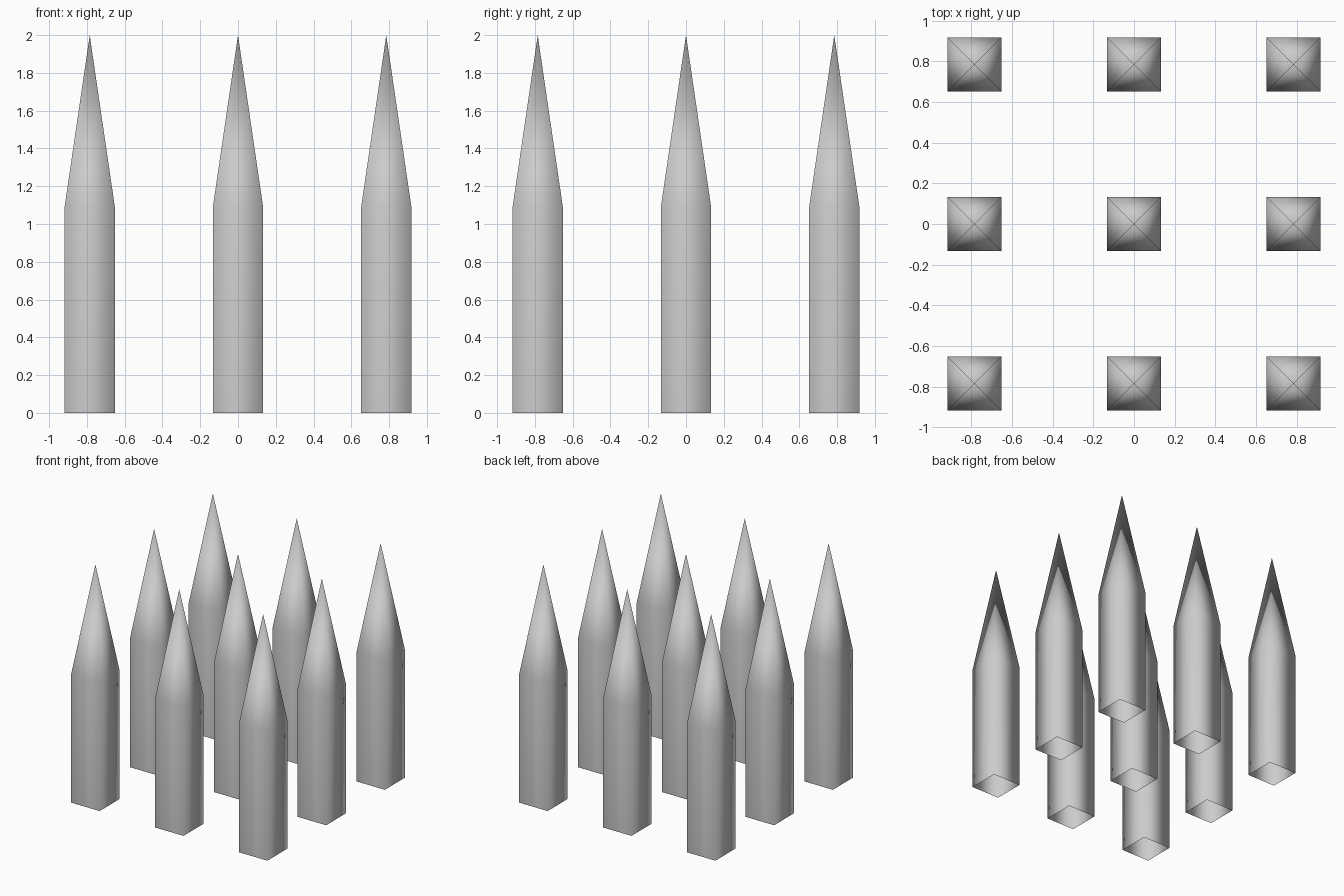
import bpy
import bmesh

cube = bpy.data.objects.get("Cube")
if cube:
    bpy.data.objects.remove(cube, do_unlink=True)

HALF = 0.133      # half width of a spike
SPACING = 0.785   # grid step between spikes
SHOULDER = 1.09   # where the shaft meets the point
TIP = 2.0

# Plain grey surface
grey = bpy.data.materials.new("grey")
grey.use_nodes = True
colour = (0.6, 0.6, 0.6, 1)
grey.diffuse_color = colour
grey.node_tree.nodes["Principled BSDF"].inputs["Base Color"].default_value = colour


def spike_mesh():
    """Square shaft, open underneath, with a pyramid point."""
    bm = bmesh.new()
    corners = [(-HALF, -HALF), (HALF, -HALF), (HALF, HALF), (-HALF, HALF)]
    base = [bm.verts.new((x, y, 0)) for x, y in corners]
    shoulder = [bm.verts.new((x, y, SHOULDER)) for x, y in corners]
    tip = bm.verts.new((0, 0, TIP))
    for i in range(4):
        j = (i + 1) % 4
        bm.faces.new((base[i], base[j], shoulder[j], shoulder[i]))
        bm.faces.new((shoulder[i], shoulder[j], tip))
    for face in bm.faces:
        face.smooth = True
    mesh = bpy.data.meshes.new("spike")
    bm.to_mesh(mesh)
    bm.free()
    mesh.materials.append(grey)
    return mesh


# Three by three grid of spikes sharing one mesh
mesh = spike_mesh()
for row, y in zip(("front", "middle", "back"), (-1, 0, 1)):
    for column, x in zip(("right", "centre", "left"), (-1, 0, 1)):
        spike = bpy.data.objects.new(f"spike_{row}_{column}", mesh)
        spike.location = (x * SPACING, y * SPACING, 0)
        bpy.context.collection.objects.link(spike)
